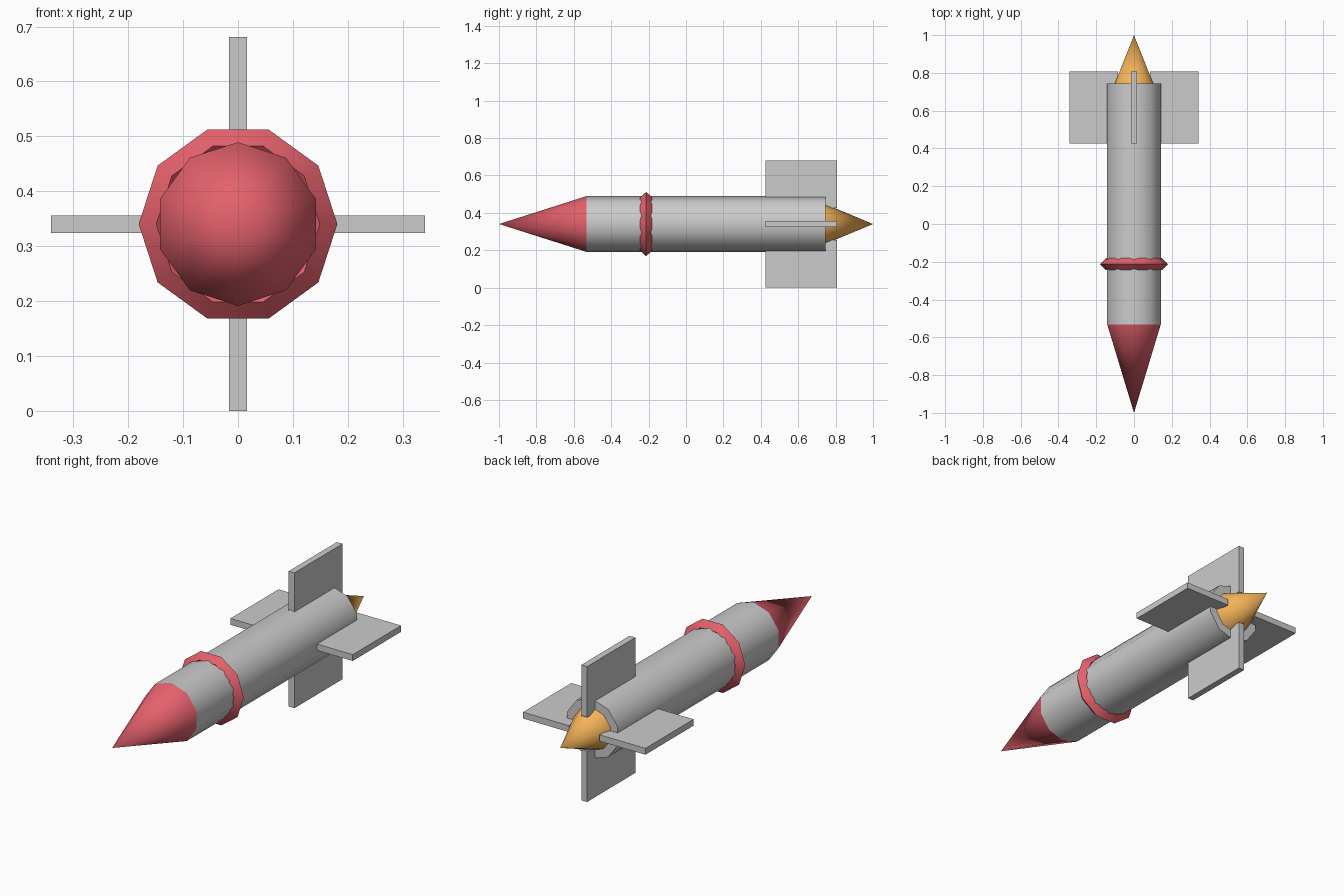
import bpy
from math import pi, radians, sin, cos

if "Cube" in bpy.data.objects:
    bpy.data.objects.remove(bpy.data.objects["Cube"])

U = 2 / 9.4           # overall length is 9.4 design units
CZ = 1.6 * U          # height of the rocket axis
SIDES = 10


def material(name, rgb):
    m = bpy.data.materials.new(name)
    m.diffuse_color = (*rgb, 1)
    m.use_nodes = True
    m.node_tree.nodes["Principled BSDF"].inputs["Base Color"].default_value = m.diffuse_color
    return m


red = material("red", (0.78, 0.12, 0.15))
orange = material("orange", (0.9, 0.45, 0.1))


def finish(name, mat=None, smooth=True):
    ob = bpy.context.object
    ob.name = name
    if mat:
        ob.data.materials.append(mat)
    if smooth:
        bpy.ops.object.shade_smooth_by_angle(angle=radians(45))
    return ob


def cone(name, r, y0, y1, mat):
    # cone with its base at y0 and its tip at y1
    bpy.ops.mesh.primitive_cone_add(
        vertices=SIDES, radius1=r, radius2=0, depth=abs(y1 - y0),
        location=(0, (y0 + y1) / 2, CZ),
        rotation=(pi / 2 if y1 < y0 else -pi / 2, 0, 0))
    finish(name, mat)


# body tube
front, back = -1 + 2.2 * U, 1 - 1.2 * U
bpy.ops.mesh.primitive_cylinder_add(
    vertices=SIDES, radius=0.7 * U, depth=back - front,
    location=(0, (front + back) / 2, CZ), rotation=(pi / 2, 0, 0))
finish("body")

# nose and exhaust flame
cone("nose", 0.7 * U, front, -1, red)
cone("exhaust", 0.5 * U, back, 1, orange)

# faceted band around the body
bpy.ops.mesh.primitive_torus_add(
    major_segments=SIDES, minor_segments=4, major_radius=0.7 * U,
    minor_radius=0.15 * U, location=(0, -U, CZ), rotation=(pi / 2, 0, 0))
finish("band", red)

# four tail fins
for i, side in enumerate(("right", "top", "left", "bottom")):
    a = i * pi / 2
    bpy.ops.mesh.primitive_cube_add(
        size=1, location=(U * cos(a), 2.9 * U, CZ + U * sin(a)),
        rotation=(0, -a, 0))
    fin = finish("fin_" + side, smooth=False)
    fin.scale = (1.2 * U, 1.8 * U, 0.15 * U)
